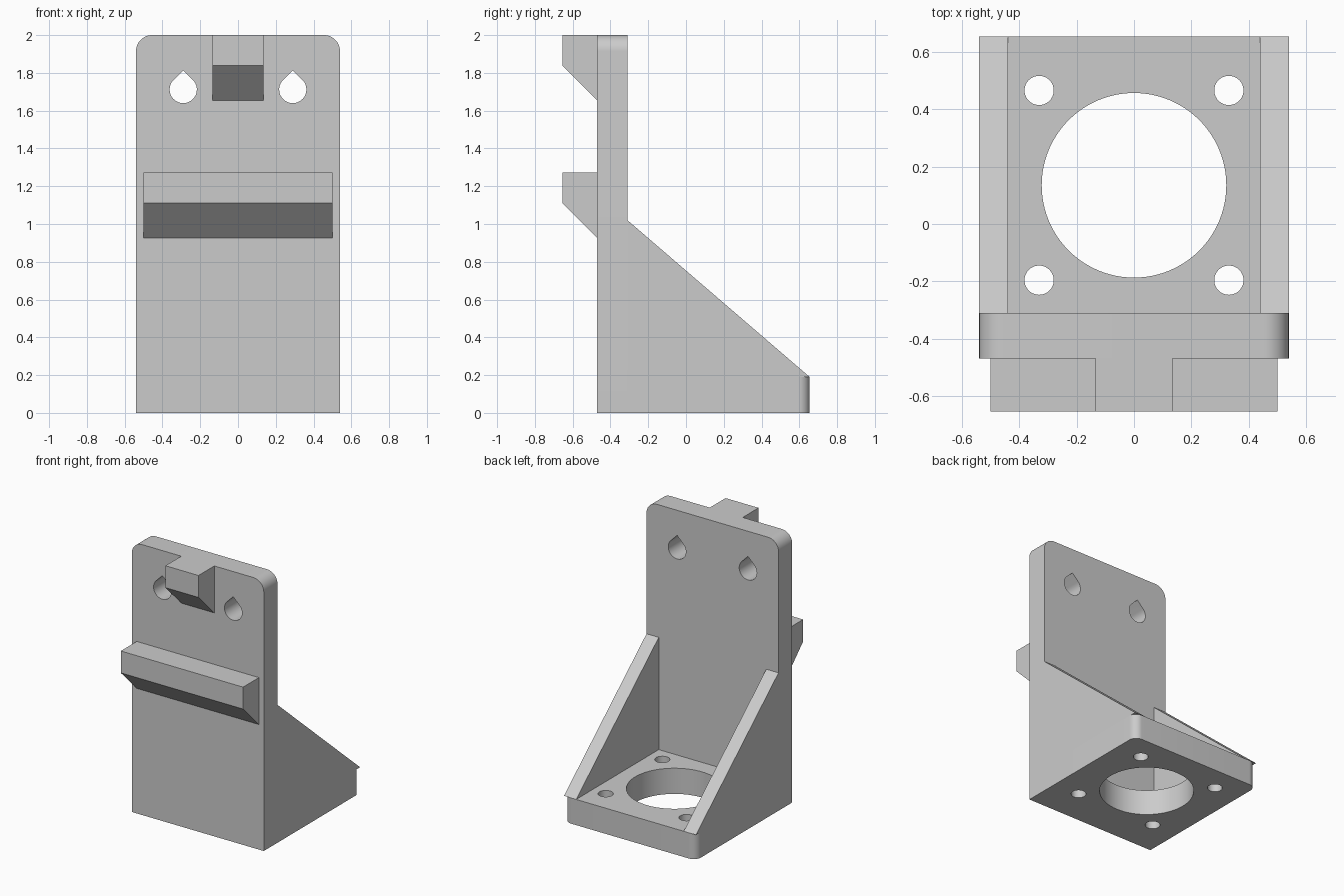
import bpy
import bmesh
from math import radians, cos, sin, sqrt

if "Cube" in bpy.data.objects:
    bpy.data.objects.remove(bpy.data.objects["Cube"], do_unlink=True)

grey = bpy.data.materials.new("light grey plastic")
grey.use_nodes = True
grey.diffuse_color = (0.6, 0.6, 0.6, 1)
grey.node_tree.nodes["Principled BSDF"].inputs["Base Color"].default_value = (0.6, 0.6, 0.6, 1)

# Overall dimensions
W = 0.54                      # half width
FRONT, INNER, BACK = -0.47, -0.31, 0.655
CLIP = -0.655                 # front of the hooks
FLOOR = 0.19                  # base thickness


def arc(cx, cy, r, start, end, steps):
    angles = [radians(start + (end - start) * i / steps) for i in range(steps + 1)]
    return [(cx + r * cos(a), cy + r * sin(a)) for a in angles]


def circle(cx, cy, r, steps=64):
    return arc(cx, cy, r, 0, 360, steps)[:-1]


def prism(name, outline, axis, lo, hi):
    """Extrude a 2D outline along one axis."""
    place = {"x": lambda a, b, d: (d, a, b),
             "y": lambda a, b, d: (a, d, b),
             "z": lambda a, b, d: (a, b, d)}[axis]
    bm = bmesh.new()
    rings = [[bm.verts.new(place(a, b, d)) for a, b in outline] for d in (lo, hi)]
    for ring in rings:
        bm.faces.new(ring)
    n = len(outline)
    for i in range(n):
        j = (i + 1) % n
        bm.faces.new((rings[0][i], rings[0][j], rings[1][j], rings[1][i]))
    bmesh.ops.recalc_face_normals(bm, faces=bm.faces)
    mesh = bpy.data.meshes.new(name)
    bm.to_mesh(mesh)
    bm.free()
    mesh.materials.append(grey)
    obj = bpy.data.objects.new(name, mesh)
    bpy.context.collection.objects.link(obj)
    return obj


def activate(obj):
    bpy.ops.object.select_all(action="DESELECT")
    obj.select_set(True)
    bpy.context.view_layer.objects.active = obj


def drill(obj, outlines, axis, lo, hi):
    """Cut holes of the given outlines through a part."""
    activate(obj)
    for outline in outlines:
        cutter = prism("hole_cutter", outline, axis, lo, hi)
        cutter.hide_render = True
        mod = obj.modifiers.new("hole", "BOOLEAN")
        mod.operation = "DIFFERENCE"
        mod.solver = "EXACT"
        mod.object = cutter
        bpy.ops.object.modifier_apply(modifier=mod.name)
        bpy.data.objects.remove(cutter, do_unlink=True)
    bpy.ops.object.shade_smooth_by_angle(angle=radians(30))


def rounded_end(bottom, top, r):
    """Rectangle outline with its two far corners rounded."""
    return ([(-W, bottom), (W, bottom)]
            + arc(W - r, top - r, r, 0, 90, 12)
            + arc(r - W, top - r, r, 90, 180, 12))


def teardrop(cx, cy, r):
    return arc(cx, cy, r, 135, 405, 40) + [(cx, cy + r * sqrt(2))]


# Upright plate with two teardrop screw holes
plate = prism("upright_plate", rounded_end(0, 2, 0.085), "y", FRONT, INNER)
drill(plate, [teardrop(s * 0.29, 1.712, 0.072) for s in (-1, 1)],
      "y", FRONT - 0.1, INNER + 0.1)

# Base with a large bore and four screw holes around it
CY, PITCH = 0.135, 0.331
base = prism("base_plate", rounded_end(INNER, BACK, 0.06), "z", 0, FLOOR)
bores = [circle(0, CY, 0.322, 96)]
bores += [circle(sx * PITCH, CY + sy * PITCH, 0.051, 40)
          for sx in (-1, 1) for sy in (-1, 1)]
drill(base, bores, "z", -0.1, FLOOR + 0.1)

# Sloping side gussets
gusset = [(INNER, FLOOR), (BACK, FLOOR), (INNER, 1.02)]
prism("left_gusset", gusset, "x", W - 0.1, W)
prism("right_gusset", gusset, "x", -W, 0.1 - W)

# Front hooks with chamfered undersides
for name, half, top in (("top_hook", 0.135, 2.0), ("middle_rail", 0.5, 1.272)):
    depth = FRONT - CLIP
    profile = [(FRONT, top), (CLIP, top), (CLIP, top - 0.162),
               (FRONT, top - 0.162 - depth)]
    prism(name, profile, "x", -half, half)
